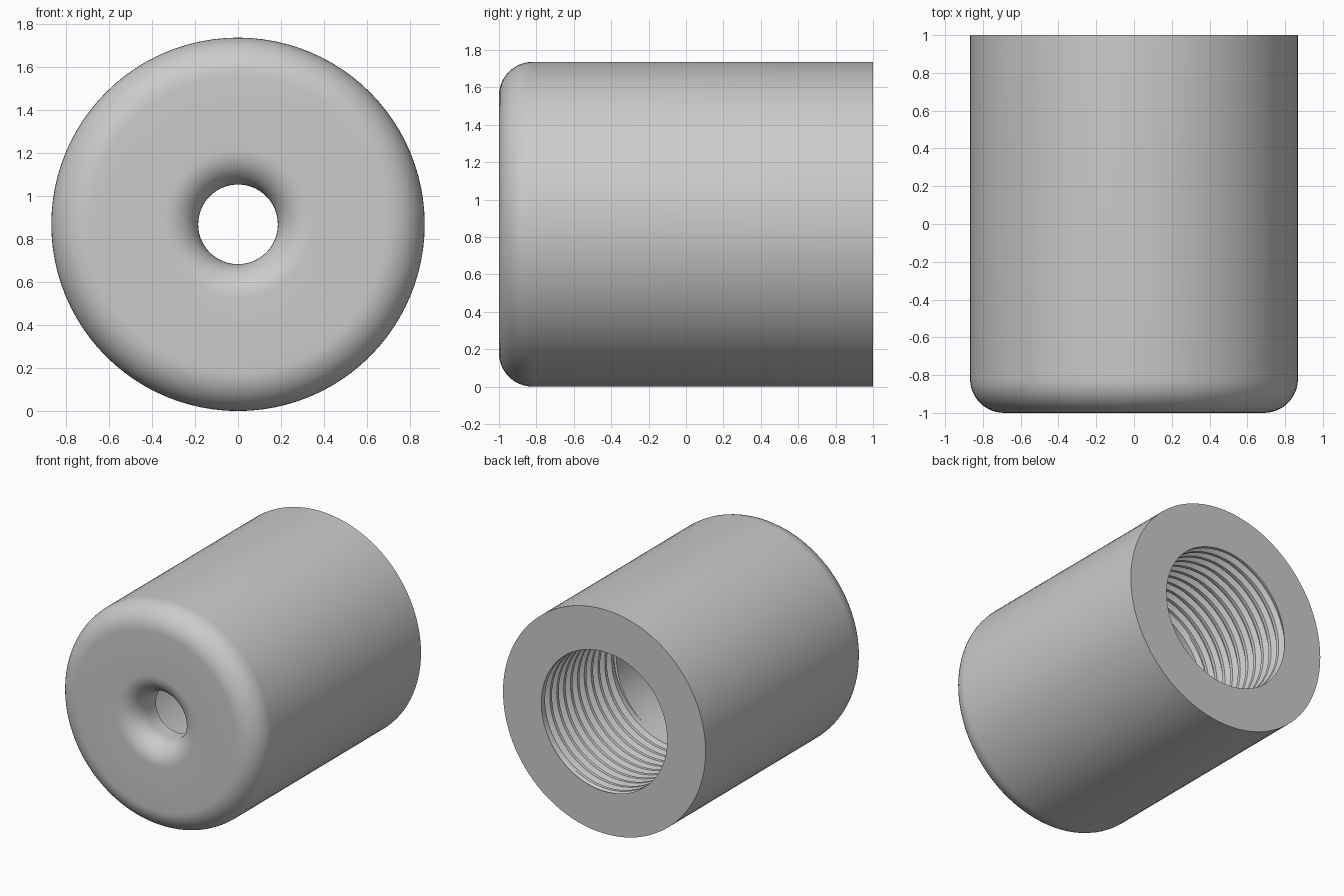
import bpy, bmesh
from math import pi, sin, cos

cube = bpy.data.objects.get("Cube")
if cube:
    bpy.data.objects.remove(cube, do_unlink=True)

SEG = 96
R = 0.868              # outer radius, also the height of the axis
BORE = 0.54            # thread crest radius
HOLE = 0.185           # front hole radius
FLOOR = -0.74          # depth of the bore floor
THREAD_END = 0.08      # where the thread stops and the plain bore begins
PITCH, DEPTH = 0.084, 0.035

grey = bpy.data.materials.new("plain_grey")
grey.use_nodes = True
colour = (0.6, 0.6, 0.6, 1)
grey.diffuse_color = colour
grey.node_tree.nodes["Principled BSDF"].inputs["Base Color"].default_value = colour


def arc(r, y, radius, start, end, steps=12):
    """Rounded corner in the radius/depth plane."""
    return [(r + radius * cos(start + (end - start) * i / steps),
             y + radius * sin(start + (end - start) * i / steps))
            for i in range(steps + 1)]


def sweep(name, point, rows):
    """Surface of revolution about y; point(row, turn) gives radius and depth."""
    bm = bmesh.new()
    grid = []
    for k in range(SEG + 1):
        a = 2 * pi * k / SEG
        ring = []
        for i in range(rows):
            r, y = point(i, k / SEG)
            ring.append(bm.verts.new((r * sin(a), y, R + r * cos(a))))
        grid.append(ring)
    for p, q in zip(grid, grid[1:]):
        for i in range(rows - 1):
            bm.faces.new((p[i], p[i + 1], q[i + 1], q[i]))
    bmesh.ops.remove_doubles(bm, verts=bm.verts[:], dist=1e-5)
    mesh = bpy.data.meshes.new(name)
    bm.to_mesh(mesh)
    bm.free()
    mesh.materials.append(grey)
    obj = bpy.data.objects.new(name, mesh)
    bpy.context.collection.objects.link(obj)
    bpy.ops.object.select_all(action="DESELECT")
    obj.select_set(True)
    bpy.context.view_layer.objects.active = obj
    bpy.ops.object.shade_smooth_by_angle(angle=0.5)
    return obj


# Shell: plain bore, floor, flared front hole, rounded front rim, side, rear face
profile = [(BORE, THREAD_END), (BORE, FLOOR), (HOLE, FLOOR)]
profile += arc(HOLE + 0.16, -0.84, 0.16, pi, 1.5 * pi)
profile += arc(R - 0.18, -0.82, 0.18, -pi / 2, 0)
profile += [(R, 1), (BORE, 1)]
sweep("sleeve_body", lambda i, turn: profile[i], len(profile))

# Internal screw thread: helical groove that runs out at both ends
groove = [(0, 0), (0.3, 0), (0.55, 1), (0.75, 1)]
turns = int((1 - THREAD_END) / PITCH) + 2


def thread_point(i, turn):
    step, cut = groove[i % len(groove)]
    y = 1 - (i // len(groove) + step + turn - 1) * PITCH
    y = min(1, max(THREAD_END, y))
    fade = min(1, (1 - y) / (0.4 * PITCH), (y - THREAD_END) / (0.4 * PITCH))
    return BORE + DEPTH * cut * fade, y


sweep("internal_thread", thread_point, (turns + 1) * len(groove))
